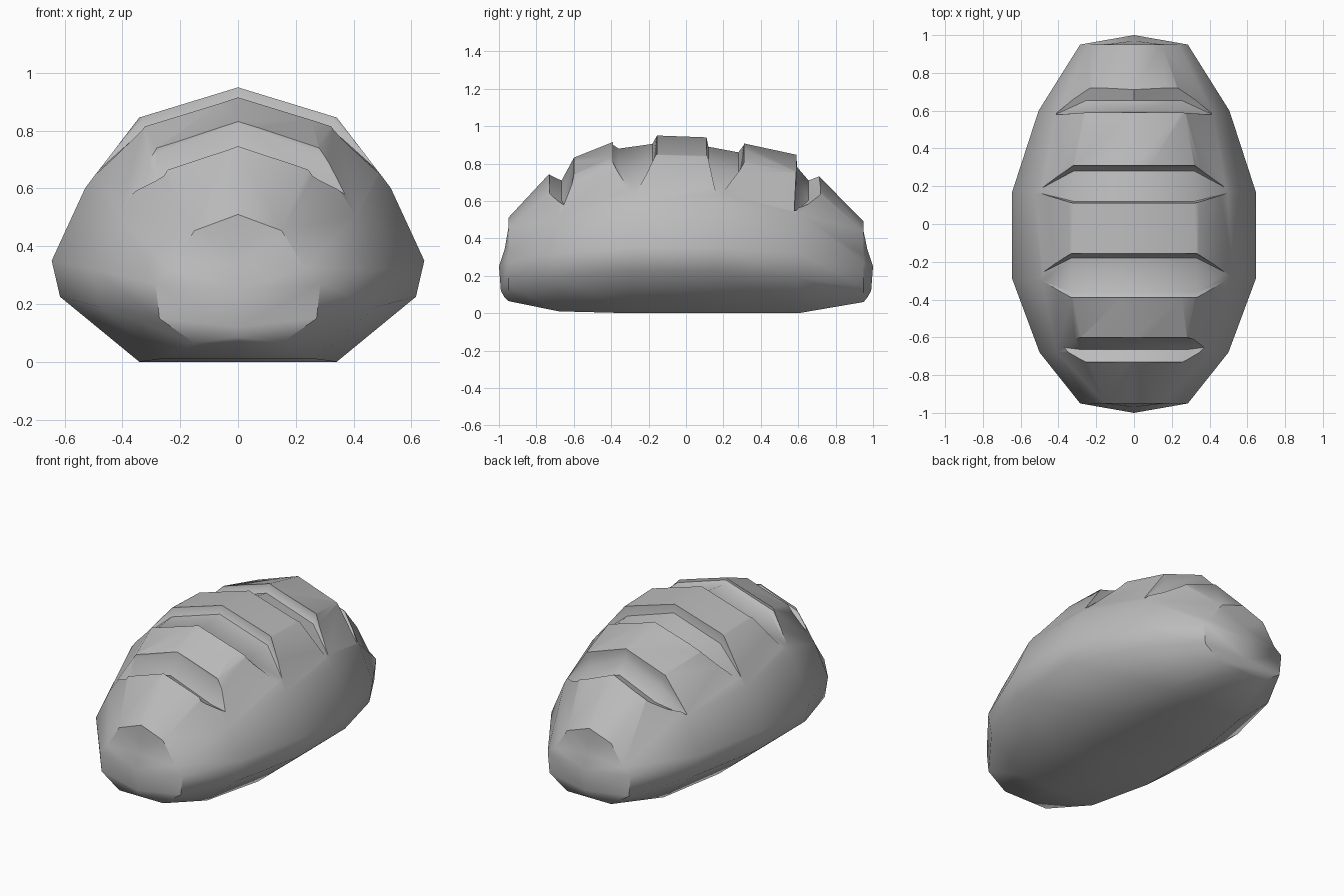
import bpy
import bmesh
from math import radians
from mathutils import Vector

default = bpy.data.objects.get("Cube")
if default:
    bpy.data.objects.remove(default, do_unlink=True)

crust = bpy.data.materials.new("crust grey")
crust.use_nodes = True
GREY = (0.5, 0.5, 0.5, 1)
crust.diffuse_color = GREY
crust.node_tree.nodes["Principled BSDF"].inputs["Base Color"].default_value = GREY


def finish(bm, name):
    bmesh.ops.recalc_face_normals(bm, faces=bm.faces)
    mesh = bpy.data.meshes.new(name)
    bm.to_mesh(mesh)
    bm.free()
    mesh.materials.append(crust)
    obj = bpy.data.objects.new(name, mesh)
    bpy.context.collection.objects.link(obj)
    return obj


def bridge(bm, a, b):
    for i in range(len(a)):
        j = (i + 1) % len(a)
        bm.faces.new((a[i], a[j], b[j], b[i]))


# Loaf: cross-sections lofted along y (y, half width, top, bottom, belt, lower belt)
STATIONS = [
    (-0.95, 0.285, 0.51, 0.065, 0.27, 0.15),
    (-0.68, 0.50, 0.80, 0.01, 0.32, 0.19),
    (-0.29, 0.645, 0.955, 0, 0.35, 0.225),
    (0.17, 0.645, 0.938, 0, 0.35, 0.225),
    (0.60, 0.505, 0.845, 0, 0.32, 0.19),
    (0.95, 0.285, 0.49, 0.06, 0.27, 0.14),
]


def half_section(w, top, bottom, belt, low):
    return [(0, top), (0.53 * w, top * 0.89), (0.82 * w, top * 0.63),
            (w, belt), (0.955 * w, low), (0.53 * w, bottom), (0, bottom)]


def build_loaf():
    bm = bmesh.new()
    rings = []
    for y, *shape in STATIONS:
        half = half_section(*shape)
        outline = half + [(-x, z) for x, z in half[-2:0:-1]]
        rings.append([bm.verts.new((x, y, z)) for x, z in outline])
    for a, b in zip(rings, rings[1:]):
        bridge(bm, a, b)
    # Ends: a bulging centre column joined to both sides of the last section
    for ring, s in ((rings[0], -1), (rings[-1], 1)):
        nose = [bm.verts.new((0, s * y, z)) for y, z in
                ((0.95, 0.40), (0.97, 0.34), (1, 0.25), (0.99, 0.12), (0.97, 0.085))]
        column = [ring[0]] + nose + [ring[6]]
        for side in (ring[:7], [ring[-i] for i in range(7)]):
            for i in range(6):
                quad = [side[i], side[i + 1], column[i + 1], column[i]]
                bm.faces.new(list(dict.fromkeys(quad)))
    return finish(bm, "bread_loaf")


# Slashes: groove profile at the centre (y, z), shoulder x, tip (x, y, z)
GROOVES = [
    ([(-0.73, 0.74), (-0.69, 0.72), (-0.665, 0.71), (-0.60, 0.83)], 0.28, (0.435, -0.645, 0.56)),
    ([(-0.39, 0.90), (-0.36, 0.88), (-0.18, 0.905), (-0.155, 0.95)], 0.33, (0.53, -0.28, 0.62)),
    ([(0.11, 0.94), (0.12, 0.89), (0.28, 0.86), (0.31, 0.90)], 0.32, (0.525, 0.17, 0.61)),
    ([(0.59, 0.84), (0.595, 0.78), (0.655, 0.71), (0.72, 0.735)], 0.25, (0.42, 0.578, 0.53)),
]


def build_cutter(profile, shoulder, tip):
    bm = bmesh.new()
    lift = Vector((0, 0.15))
    points = [Vector(p) for p in profile]
    points += [points[3] + lift, points[0] + lift]
    rings = []
    for x in (-shoulder, 0, shoulder):
        drop = 0.105 if x else 0
        rings.append([bm.verts.new((x, p.x, p.y - drop)) for p in points])
    bridge(bm, rings[0], rings[1])
    bridge(bm, rings[1], rings[2])
    for ring, s in ((rings[0], -1), (rings[2], 1)):
        apex = bm.verts.new((s * tip[0], tip[1], tip[2]))
        for i in range(6):
            bm.faces.new((ring[i], ring[(i + 1) % 6], apex))
    cutter = finish(bm, "slash_cutter")
    cutter.hide_render = True
    return cutter


loaf = build_loaf()
bpy.context.view_layer.objects.active = loaf
loaf.select_set(True)
for groove in GROOVES:
    cutter = build_cutter(*groove)
    cut = loaf.modifiers.new("slash", "BOOLEAN")
    cut.operation = "DIFFERENCE"
    cut.solver = "EXACT"
    cut.object = cutter
    bpy.ops.object.modifier_apply(modifier=cut.name)
    bpy.data.objects.remove(cutter, do_unlink=True)

bpy.ops.object.shade_smooth_by_angle(angle=radians(42))
